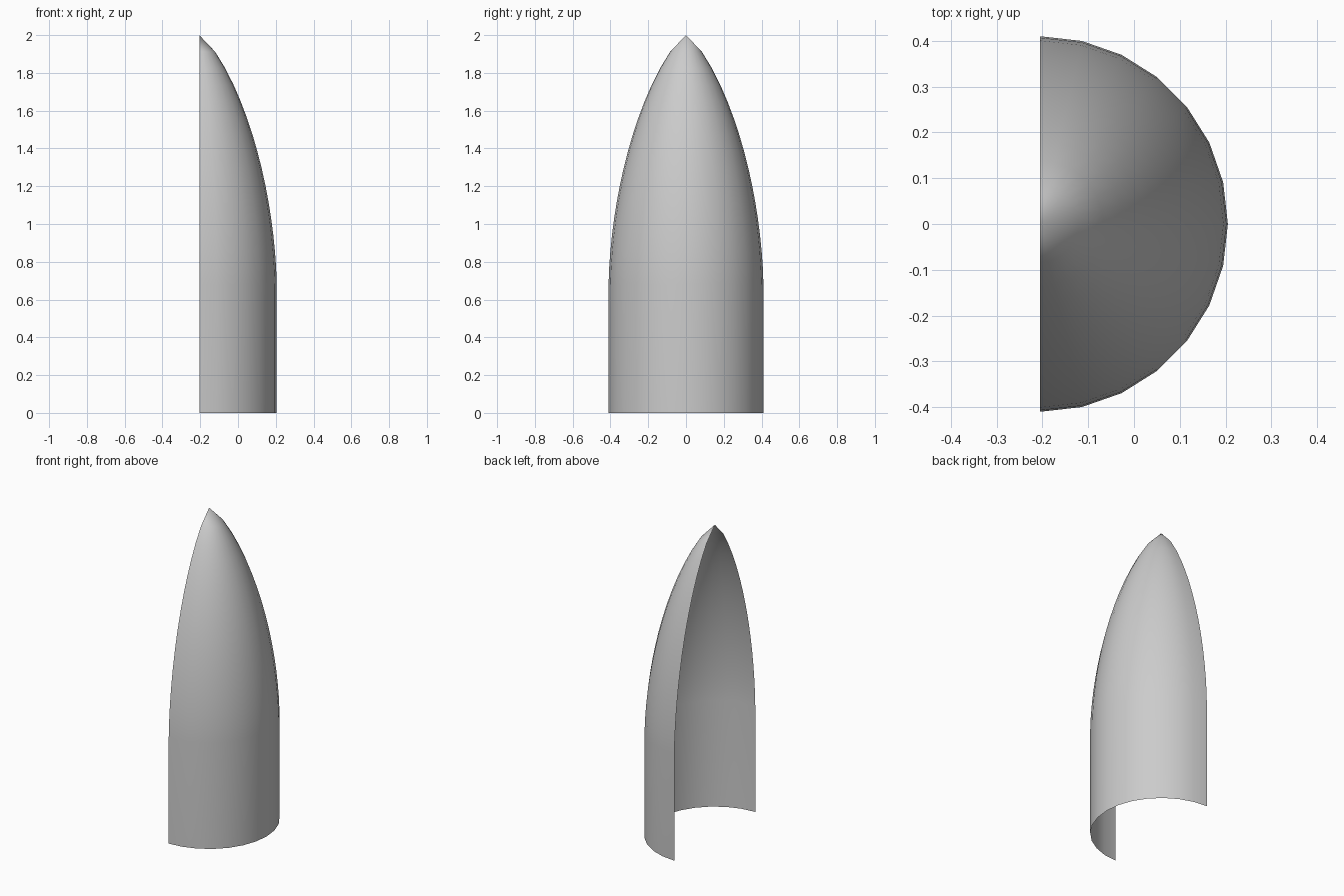
import bpy, bmesh, math

if "Cube" in bpy.data.objects:
    bpy.data.objects.remove(bpy.data.objects["Cube"])

R, H, BASE = 0.41, 2.0, 0.68   # radius, total height, top of straight wall
L = H - BASE
RINGS, SEGS = 15, 14           # nose rings, facets around the half turn


def nose_radius(d):
    """Haack-series nose radius at distance d below the tip."""
    t = math.acos(1 - 2 * d / L)
    return R * math.sqrt(max(0, t - math.sin(2 * t) / 2 + math.sin(t) ** 3 / 3) / math.pi)


# Profile from the foot up to just below the tip
profile = [(R, 0.0)]
profile += [(nose_radius(L * i / RINGS), H - L * i / RINGS) for i in range(RINGS, 0, -1)]

# Half-turn shell, open at the bottom and on the -x side
bm = bmesh.new()
rings = []
for r, z in profile:
    ring = []
    for k in range(SEGS + 1):
        a = -math.pi / 2 + math.pi * k / SEGS
        ring.append(bm.verts.new((r * math.cos(a) - R / 2, r * math.sin(a), z)))
    rings.append(ring)
tip = bm.verts.new((-R / 2, 0, H))
for low, high in zip(rings, rings[1:]):
    for k in range(SEGS):
        bm.faces.new((low[k], low[k + 1], high[k + 1], high[k]))
for k in range(SEGS):
    bm.faces.new((rings[-1][k], rings[-1][k + 1], tip))

mesh = bpy.data.meshes.new("fairing_half")
bm.to_mesh(mesh)
bm.free()
shell = bpy.data.objects.new("fairing_half", mesh)
bpy.context.collection.objects.link(shell)

# Smooth shading
bpy.context.view_layer.objects.active = shell
shell.select_set(True)
bpy.ops.object.shade_smooth_by_angle(angle=math.radians(40))
